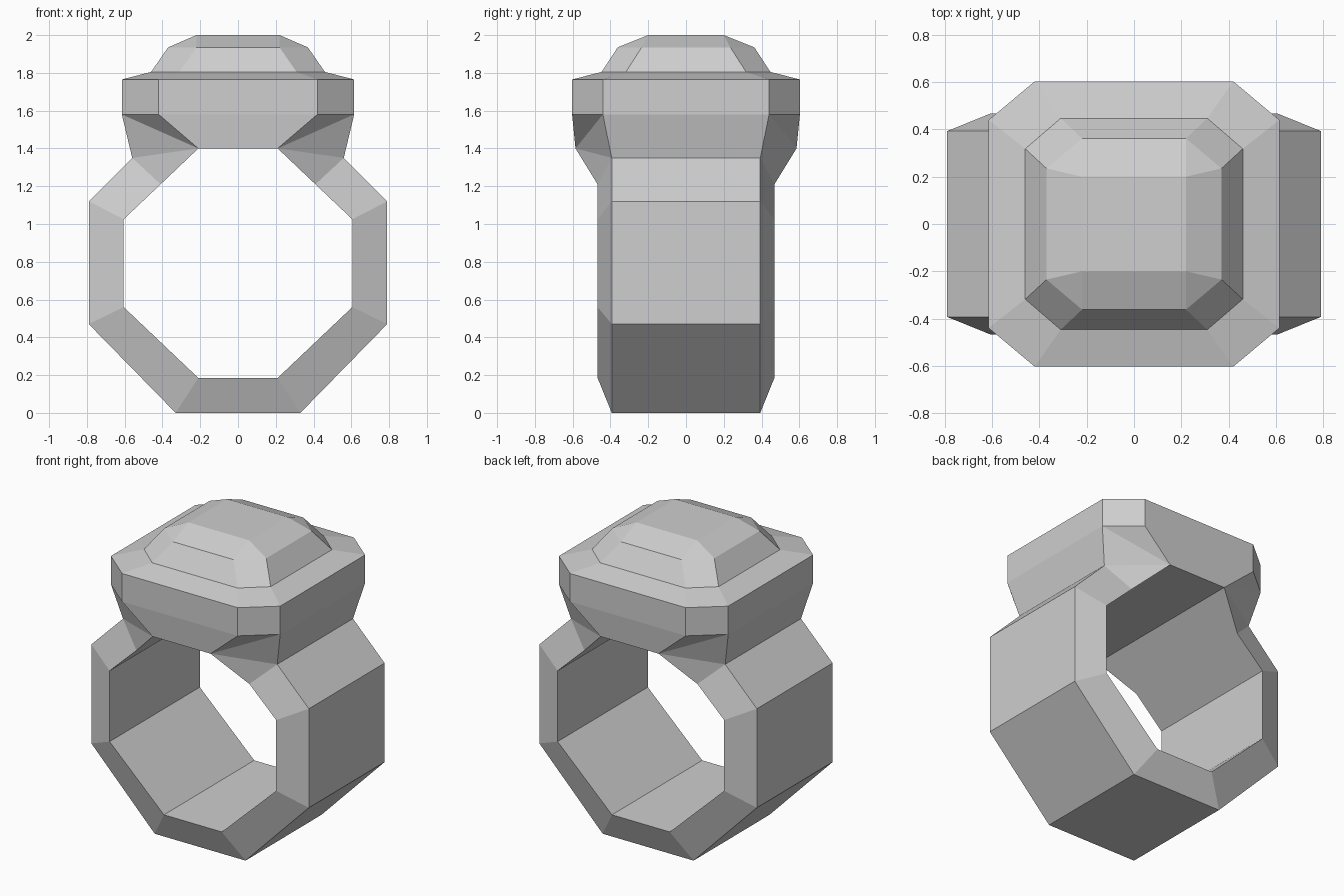
import bpy
import bmesh

cube = bpy.data.objects.get("Cube")
if cube:
    bpy.data.objects.remove(cube, do_unlink=True)

silver = bpy.data.materials.new("silver grey")
silver.use_nodes = True
grey = (0.62, 0.62, 0.62, 1)
silver.diffuse_color = grey
silver.node_tree.nodes["Principled BSDF"].inputs["Base Color"].default_value = grey


def finish(bm, name):
    """Weld, orient and store a flat-shaded part."""
    bmesh.ops.remove_doubles(bm, verts=bm.verts, dist=0.0005)
    bmesh.ops.recalc_face_normals(bm, faces=bm.faces)
    mesh = bpy.data.meshes.new(name)
    bm.to_mesh(mesh)
    bm.free()
    mesh.materials.append(silver)
    obj = bpy.data.objects.new(name, mesh)
    bpy.context.collection.objects.link(obj)
    return obj


def add_face(bm, points):
    bm.faces.new([bm.verts.new(p) for p in points])


def ring(side, front):
    """Cut-corner rectangle from one side corner and one front corner."""
    corners = []
    for sx, sy, order in ((1, 1, 1), (-1, 1, -1), (-1, -1, 1), (1, -1, -1)):
        pair = [(sx * x, sy * y, z) for x, y, z in (side, front)]
        corners += pair[::order]
    return corners


def loft(bm, rings):
    for low, high in zip(rings, rings[1:]):
        for i in range(len(low)):
            j = (i + 1) % len(low)
            add_face(bm, (low[i], low[j], high[j], high[i]))


# Band: bevelled section swept round an open octagon
inner_y, outer_y = 0.468, 0.393
half = [((0.41, 1.21), (0.56, 1.35)), ((0.605, 1.025), (0.79, 1.12)),
        ((0.605, 0.56), (0.79, 0.47)), ((0.21, 0.185), (0.33, 0))]
path = half + [((-a, b), (-c, d)) for (a, b), (c, d) in reversed(half)]
sections = [[(xi, -inner_y, zi), (xi, inner_y, zi),
             (xo, outer_y, zo), (xo, -outer_y, zo)]
            for (xi, zi), (xo, zo) in path]
bm = bmesh.new()
loft(bm, sections)
finish(bm, "band")

# Setting: flared shoulders, upright wall and sloping rim
shoulder = (0.56, outer_y, 1.35)
arch = (0.21, 0.585, 1.4)
root = (0.41, inner_y, 1.21)
wall_side, wall_front = (0.615, 0.44, 1.58), (0.42, 0.603, 1.58)
rim = ring((0.615, 0.44, 1.765), (0.42, 0.603, 1.765))
seat = ring((0.46, 0.318, 1.805), (0.31, 0.447, 1.805))
bm = bmesh.new()
loft(bm, [ring(wall_side, wall_front), rim, seat])


def flip(p, sx, sy):
    return (p[0] * sx, p[1] * sy, p[2])


for sx in (1, -1):
    for sy in (1, -1):
        for tri in ((arch, wall_side, wall_front),
                    (arch, shoulder, wall_side),
                    (arch, root, shoulder)):
            add_face(bm, [flip(p, sx, sy) for p in tri])
    # Side slope and underside beside the finger hole
    for a, b in ((shoulder, wall_side), (root, arch)):
        add_face(bm, [flip(a, sx, 1), flip(b, sx, 1),
                      flip(b, sx, -1), flip(a, sx, -1)])
for sy in (1, -1):
    add_face(bm, [flip(arch, 1, sy), flip(wall_front, 1, sy),
                  flip(wall_front, -1, sy), flip(arch, -1, sy)])
add_face(bm, [flip(arch, 1, 1), flip(arch, -1, 1),
              flip(arch, -1, -1), flip(arch, 1, -1)])
finish(bm, "setting")

# Stone: faceted crown closing to a flat rectangular table
table = (0.22, 0.2, 2)
girdle = ring((0.37, 0.235, 1.935), (0.22, 0.362, 1.935))
bm = bmesh.new()
loft(bm, [seat, girdle, ring(table, table)])
add_face(bm, [flip(table, sx, sy) for sx, sy in ((1, 1), (-1, 1), (-1, -1), (1, -1))])
bmesh.ops.dissolve_degenerate(bm, dist=0.0005, edges=bm.edges)
finish(bm, "stone")
